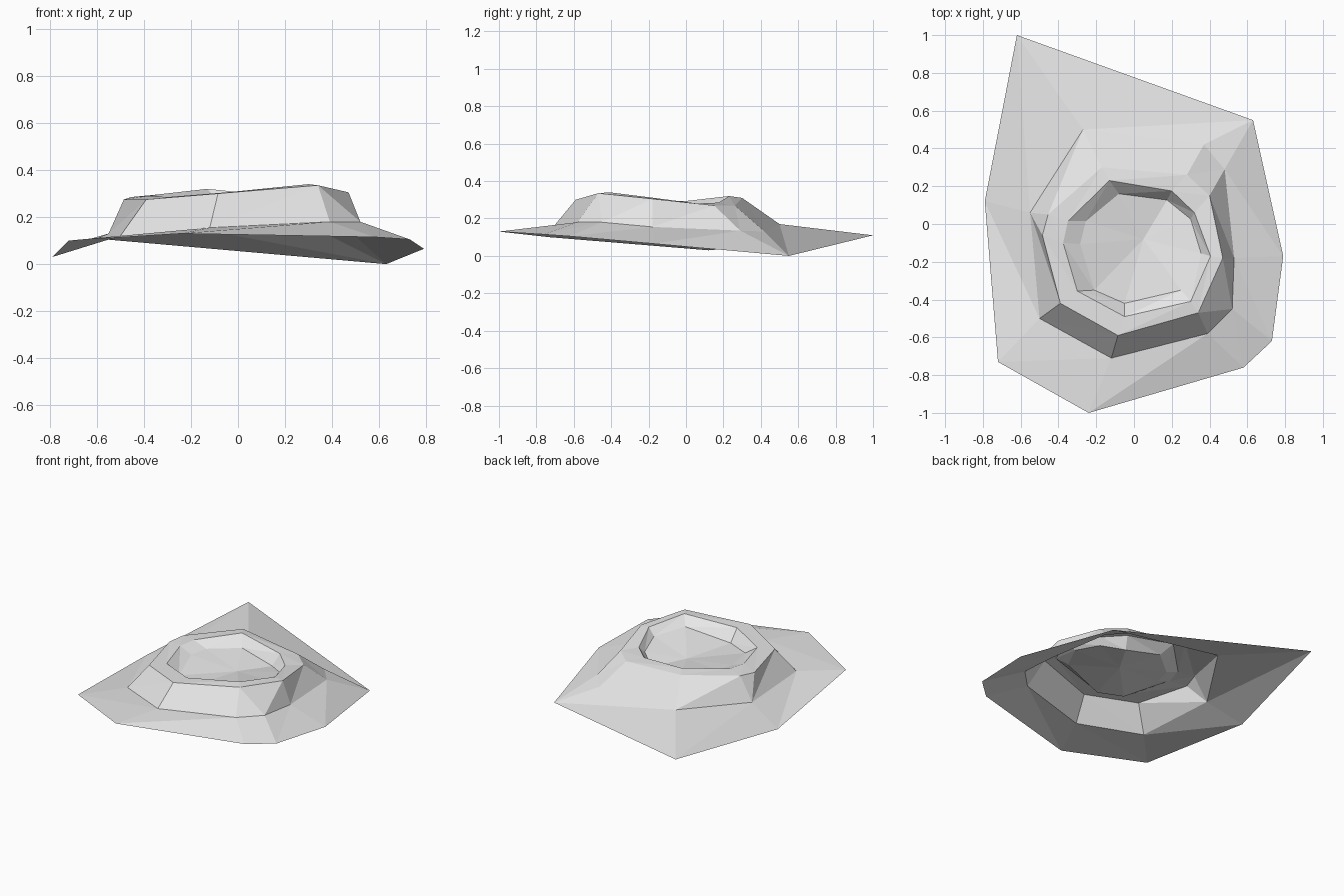
import bpy
import bmesh
from mathutils import Vector

cube = bpy.data.objects.get("Cube")
if cube:
    bpy.data.objects.remove(cube, do_unlink=True)

# One pale stone colour for the whole crater
stone = bpy.data.materials.new("pale_grey_stone")
stone.use_nodes = True
stone_colour = (0.8, 0.8, 0.8, 1)
stone.diffuse_color = stone_colour
stone.node_tree.nodes["Principled BSDF"].inputs["Base Color"].default_value = stone_colour


def ring(corners, shared):
    """Return a loop of corners, repeating the shared ones so every loop lines up."""
    loop = []
    for index, corner in enumerate(corners):
        loop.append(Vector(corner))
        if index in shared:
            loop.append(Vector(corner))
    return loop


def finish(name, triangles):
    """Make a flat shaded object from triangles, skipping the collapsed ones."""
    bm = bmesh.new()
    for corners in triangles:
        a, b, c = corners
        if (b - a).cross(c - a).length > 1e-6:
            bm.faces.new([bm.verts.new(corner) for corner in corners])
    bmesh.ops.remove_doubles(bm, verts=bm.verts, dist=1e-4)
    mesh = bpy.data.meshes.new(name)
    bm.to_mesh(mesh)
    bm.free()
    mesh.materials.append(stone)
    part = bpy.data.objects.new(name, mesh)
    bpy.context.collection.objects.link(part)
    return part


def band(name, outer, inner):
    """Bridge two loops that run clockwise when seen from above."""
    triangles = []
    count = len(outer)
    for here in range(count):
        following = (here + 1) % count
        triangles.append((outer[following], outer[here], inner[here]))
        triangles.append((outer[following], inner[here], inner[following]))
    return finish(name, triangles)


def fan(name, loop, centre):
    """Close a loop with triangles meeting at a centre point."""
    count = len(loop)
    return finish(name, [(loop[(here + 1) % count], loop[here], centre)
                         for here in range(count)])


# Loops from the ground edge inwards, clockwise from the back right corner
ground_edge = ring([
    (-.62, 1, .11), (.63, .55, 0), (.79, -.17, .065), (.73, -.62, .105),
    (.58, -.76, .115), (-.24, -1, .13), (-.72, -.73, .1), (-.79, .12, .03)],
    shared={1, 7})
wall_foot = ring([
    (-.27, .5, .17), (.37, .42, .13), (.48, .29, .135), (.53, -.18, .155),
    (.52, -.45, .18), (.39, -.58, .18), (-.12, -.71, .155), (-.5, -.5, .12),
    (-.55, .06, .13)], shared={8})
rim_outside = ring([
    (-.17, .3, .31), (.28, .26, .27), (.4, .15, .27), (.47, -.18, .305),
    (.34, -.47, .335), (-.085, -.59, .3), (-.39, -.42, .275),
    (-.485, -.06, .275), (-.455, .05, .285)], shared={4})
rim_inside = ring([
    (-.13, .23, .32), (.2, .175, .285), (.32, .06, .28), (.405, -.17, .31),
    (.3, -.41, .34), (-.05, -.49, .305), (-.3, -.355, .285),
    (-.375, -.1, .29), (-.35, .015, .295)], shared={4})
floor_edge = ring([
    (-.08, .16, .255), (.175, .127, .21), (.3, .026, .24), (.355, -.155, .265),
    (.25, -.35, .285), (-.05, -.42, .225), (-.21, -.35, .225),
    (-.285, -.106, .255), (-.255, .015, .258)], shared={4})

# Crater parts
band("ground_skirt", ground_edge, wall_foot)
band("outer_wall", wall_foot, rim_outside)
band("rim_top", rim_outside, rim_inside)
band("bowl_wall", rim_inside, floor_edge)
fan("bowl_floor", floor_edge, Vector((.05, -.08, .22)))
